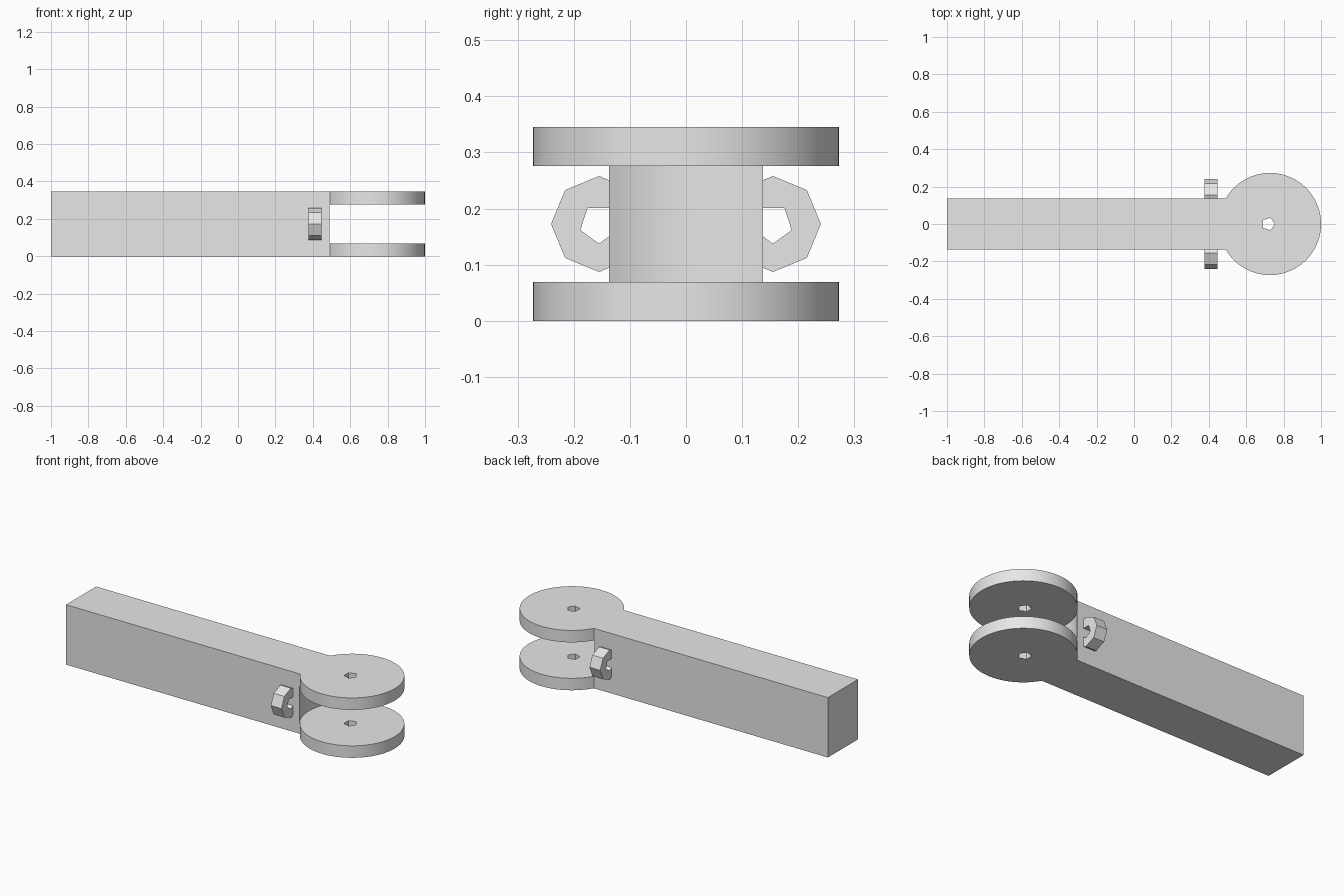
import bpy, bmesh, math
from mathutils import Vector

if "Cube" in bpy.data.objects:
    bpy.data.objects.remove(bpy.data.objects["Cube"], do_unlink=True)

grey = bpy.data.materials.new("plain grey")
grey.use_nodes = True
grey.diffuse_color = (0.8, 0.8, 0.8, 1)
grey.node_tree.nodes["Principled BSDF"].inputs["Base Color"].default_value = (0.8, 0.8, 0.8, 1)

HEIGHT, HALF_WIDTH = 0.345, 0.137
PLATE = 0.069
RADIUS = 0.273
HUB_X = 1 - RADIUS


def polygon(cx, cy, radius, sides, start=0):
    step = math.tau / sides
    return [(cx + radius * math.cos(start + i * step),
             cy + radius * math.sin(start + i * step)) for i in range(sides)]


def prism(name, outline, low, high, axis="z"):
    """Extrude an (x, y) outline along z, or a (y, z) outline along x."""
    place = (lambda a, b, c: (a, b, c)) if axis == "z" else (lambda a, b, c: (c, a, b))
    bm = bmesh.new()
    face = bm.faces.new([bm.verts.new(place(a, b, low)) for a, b in outline])
    new = bmesh.ops.extrude_face_region(bm, geom=[face])["geom"]
    bmesh.ops.translate(bm, vec=Vector(place(0, 0, high - low)),
                        verts=[v for v in new if isinstance(v, bmesh.types.BMVert)])
    bmesh.ops.recalc_face_normals(bm, faces=bm.faces)
    mesh = bpy.data.meshes.new(name)
    bm.to_mesh(mesh)
    bm.free()
    mesh.materials.append(grey)
    obj = bpy.data.objects.new(name, mesh)
    bpy.context.collection.objects.link(obj)
    return obj


def cut(obj, cutter):
    cutter.hide_render = True
    mod = obj.modifiers.new("cut", "BOOLEAN")
    mod.operation, mod.solver, mod.object = "DIFFERENCE", "EXACT", cutter
    bpy.ops.object.select_all(action="DESELECT")
    bpy.context.view_layer.objects.active = obj
    obj.select_set(True)
    bpy.ops.object.modifier_apply(modifier=mod.name)
    bpy.data.objects.remove(cutter, do_unlink=True)


# Arm with a round forked end
limit = math.pi - math.asin(HALF_WIDTH / RADIUS)
steps = 60
outline = [(-1, -HALF_WIDTH)]
for i in range(steps + 1):
    angle = -limit + 2 * limit * i / steps
    outline.append((HUB_X + RADIUS * math.cos(angle), RADIUS * math.sin(angle)))
outline.append((-1, HALF_WIDTH))
arm = prism("forked_arm", outline, 0, HEIGHT)

# Slot between the fork plates, leaving a concave end on the beam
cut(arm, prism("slot_cutter", polygon(HUB_X, 0, RADIUS + 0.002, 72), PLATE, HEIGHT - PLATE))

# Five-sided pin hole through both plates
cut(arm, prism("pin_hole_cutter", polygon(0.718, 0, 0.035, 5), -0.1, HEIGHT + 0.1))
bpy.ops.object.shade_smooth_by_angle(angle=math.radians(30))

# Eight-sided lugs with five-sided eyes on both sides of the beam
for name, side in (("left_lug", 1), ("right_lug", -1)):
    cy, cz = side * 0.155, HEIGHT / 2
    lug = prism(name, polygon(cy, cz, 0.0855, 8), 0.378, 0.446, "x")
    cut(lug, prism("eye_cutter", polygon(cy, cz, 0.035, 5, -math.pi / 2), 0.3, 0.5, "x"))
